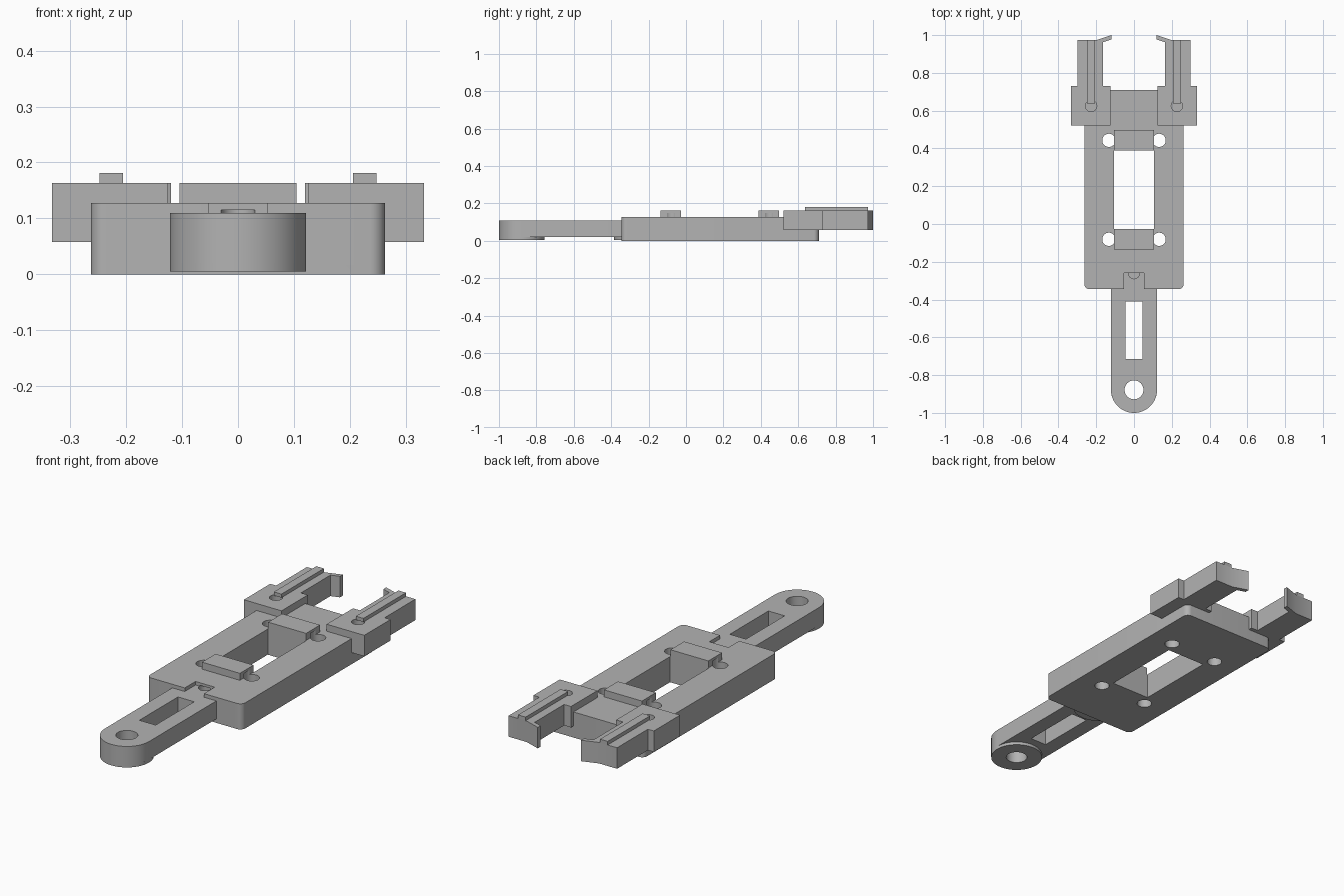
import bpy, bmesh, math

cube = bpy.data.objects.get("Cube")
if cube:
    bpy.data.objects.remove(cube, do_unlink=True)

grey = bpy.data.materials.new("plain grey")
grey.use_nodes = True
grey.diffuse_color = (0.45, 0.45, 0.45, 1)
grey.node_tree.nodes["Principled BSDF"].inputs["Base Color"].default_value = grey.diffuse_color


def arc(x, y, r, a0, a1, n):
    """Points along an arc, angles in degrees."""
    angles = [math.radians(a0 + (a1 - a0) * i / n) for i in range(n + 1)]
    return [(x + r * math.cos(a), y + r * math.sin(a)) for a in angles]


def circle(x, y, r):
    return arc(x, y, r, 0, 360, 48)[:-1]


def rect(x0, x1, y0, y1):
    return [(x0, y0), (x1, y0), (x1, y1), (x0, y1)]


def prism(name, outline, z0, z1):
    """Extrude a flat outline between two heights."""
    bm = bmesh.new()
    face = bm.faces.new([bm.verts.new((x, y, z0)) for x, y in outline])
    top = bmesh.ops.extrude_face_region(bm, geom=[face])["geom"]
    verts = [v for v in top if isinstance(v, bmesh.types.BMVert)]
    bmesh.ops.translate(bm, verts=verts, vec=(0, 0, z1 - z0))
    bmesh.ops.recalc_face_normals(bm, faces=bm.faces)
    mesh = bpy.data.meshes.new(name)
    bm.to_mesh(mesh)
    bm.free()
    mesh.materials.append(grey)
    obj = bpy.data.objects.new(name, mesh)
    bpy.context.collection.objects.link(obj)
    return obj


def activate(obj):
    bpy.ops.object.select_all(action="DESELECT")
    obj.select_set(True)
    bpy.context.view_layer.objects.active = obj


def cut(obj, outline, z0, z1):
    """Subtract a prism from a part."""
    cutter = prism("cutter", outline, z0, z1)
    cutter.hide_render = True
    mod = obj.modifiers.new("cut", "BOOLEAN")
    mod.operation, mod.solver, mod.object = "DIFFERENCE", "EXACT", cutter
    activate(obj)
    bpy.ops.object.modifier_apply(modifier=mod.name)
    bpy.data.objects.remove(cutter, do_unlink=True)


def smooth(obj):
    activate(obj)
    bpy.ops.object.shade_smooth_by_angle(angle=math.radians(30))


# Body plate with rounded corners
W, FRONT, BACK, TOP, R = 0.263, -0.345, 0.71, 0.128, 0.027
corners = [(W - R, BACK - R, 0), (R - W, BACK - R, 90),
           (R - W, FRONT + R, 180), (W - R, FRONT + R, 270)]
outline = [p for x, y, a in corners for p in arc(x, y, R, a, a + 90, 8)]
body = prism("body_plate", outline, 0, TOP)
cut(body, rect(-0.107, 0.107, -0.027, 0.388), -0.1, 0.3)
cut(body, rect(-0.053, 0.053, -0.4, -0.26), 0.11, 0.3)
cut(body, circle(0, -0.26, 0.03), 0.05, 0.115)

# Clamp blocks, with the screw holes running up into their sides
for name, y0, y1 in (("front_clamp_block", -0.135, -0.027),
                     ("back_clamp_block", 0.388, 0.498)):
    block = prism(name, rect(-0.105, 0.105, y0, y1), TOP, 0.163)
    for side in (-1, 1):
        hole = circle(side * 0.133, (y0 + y1) / 2, 0.035)
        cut(body, hole, -0.1, 0.15)
        cut(block, hole, -0.1, 0.15)
    smooth(block)
smooth(body)

# Slotted link arm with a rounded eye at the front
EYE, RAD = -0.878, 0.122
arm = prism("link_arm", arc(0, EYE, RAD, 180, 360, 32) + [(RAD, -0.34), (-RAD, -0.34)], 0.02, 0.11)
cut(arm, rect(-0.045, 0.045, -0.715, -0.41), -0.1, 0.3)
cut(arm, circle(0, EYE, 0.05), -0.1, 0.3)
smooth(arm)

# Round bosses under both ends of the arm
eye_boss = prism("eye_boss", circle(0, EYE, RAD), 0.005, 0.02)
cut(eye_boss, circle(0, EYE, 0.05), -0.1, 0.3)
smooth(eye_boss)
smooth(prism("root_boss", circle(0, -0.262, RAD), 0.005, 0.02))

# Grips at the back: pad, jaw arm, hooked tip and wire rail
for name, s in (("left", 1), ("right", -1)):
    pts = [(0.125, 0.522), (0.333, 0.522), (0.333, 0.73), (0.30, 0.73),
           (0.30, 0.973), (0.20, 0.973), (0.12, 1.0), (0.12, 0.977),
           (0.163, 0.963), (0.163, 0.73), (0.125, 0.73)]
    grip = prism(name + "_grip", [(s * x, y) for x, y in pts], 0.058, 0.163)
    cut(grip, circle(s * 0.227, 0.625, 0.03), 0.1, 0.3)
    smooth(grip)
    rail = [(s * x, y) for x, y in rect(0.206, 0.248, 0.637, 0.973)]
    prism(name + "_rail", rail, 0.163, 0.181)
